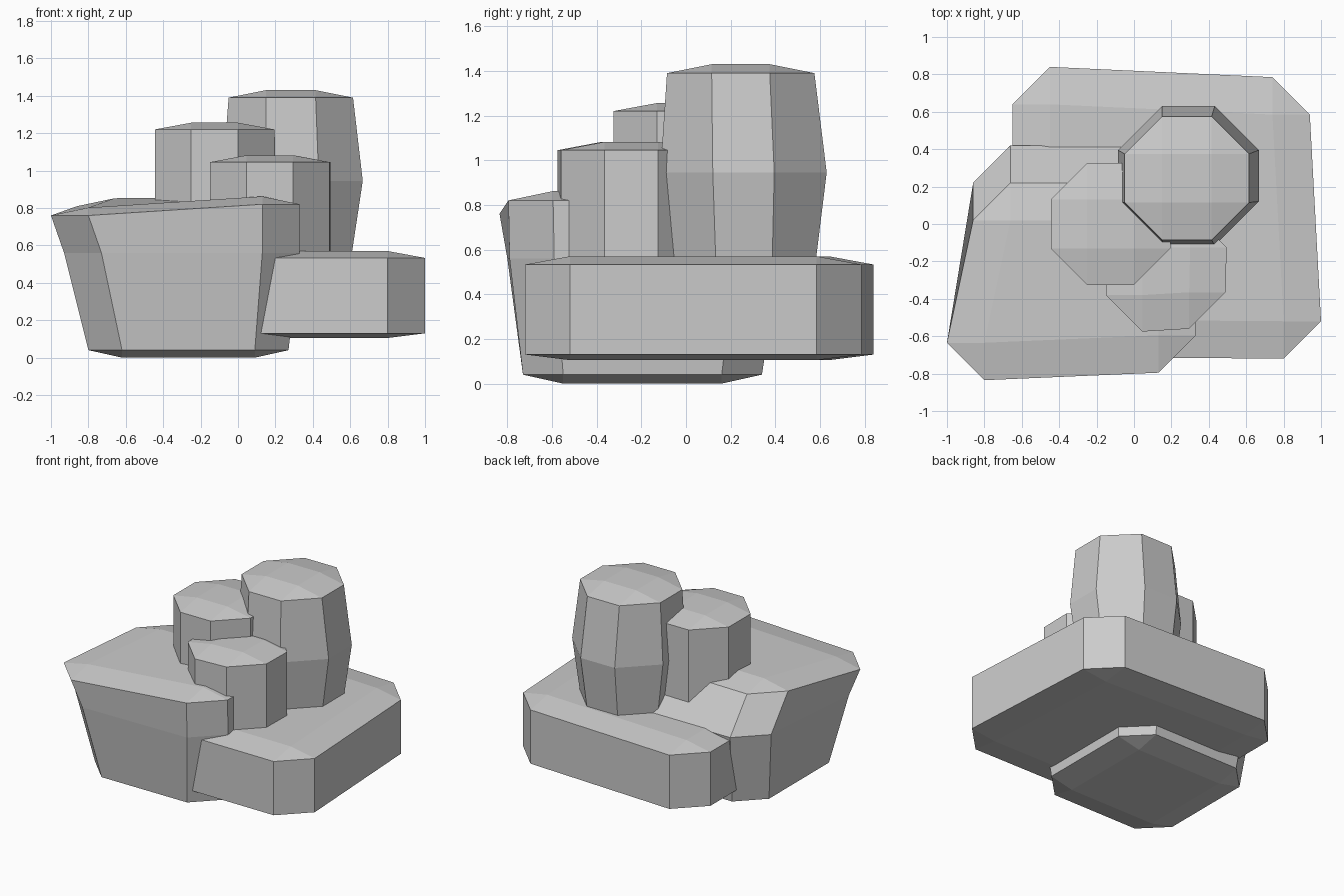
import bpy, bmesh

if "Cube" in bpy.data.objects:
    bpy.data.objects.remove(bpy.data.objects["Cube"])

# Corner order everywhere: front-left, front-right, back-right, back-left
SIGNS = [(1, 1), (-1, 1), (-1, -1), (1, -1)]


def box(x0, x1, y0, y1):
    return [(x0, y0), (x1, y0), (x1, y1), (x0, y1)]


def chamfered_stone(name, rings, rise_top, rise_bottom):
    """Loft of eight-sided rings (corners, chamfer, z or four z values), closed by shallow raised caps."""
    bm = bmesh.new()
    loops, inner = [], []
    for corners, c, z in rings:
        zs = z if isinstance(z, tuple) else (z,) * 4
        loop, mids = [], []
        for i, ((x, y), (sx, sy)) in enumerate(zip(corners, SIGNS)):
            pair = [(x, y + sy * c, zs[i]), (x + sx * c, y, zs[i])]
            if i % 2:
                pair.reverse()
            loop += [bm.verts.new(p) for p in pair]
            mids.append((x + sx * c, y + sy * c, zs[i]))
        loops.append(loop)
        inner.append(mids)
    # side walls
    for a, b in zip(loops, loops[1:]):
        for i in range(8):
            j = (i + 1) % 8
            bm.faces.new((a[i], a[j], b[j], b[i]))
    # caps: inner quad, corner triangles, side quads
    for k, rise in ((0, -rise_bottom), (-1, rise_top)):
        loop = loops[k]
        mid = [bm.verts.new((x, y, z + rise)) for x, y, z in inner[k]]
        bm.faces.new(mid)
        for i in range(4):
            bm.faces.new((loop[2 * i], loop[2 * i + 1], mid[i]))
            bm.faces.new((loop[2 * i + 1], loop[(2 * i + 2) % 8], mid[(i + 1) % 4], mid[i]))
    bmesh.ops.recalc_face_normals(bm, faces=bm.faces)
    mesh = bpy.data.meshes.new(name)
    bm.to_mesh(mesh)
    bm.free()
    obj = bpy.data.objects.new(name, mesh)
    bpy.context.collection.objects.link(obj)
    return obj


# Tall leaning base rock, flaring towards the front left
chamfered_stone("front_left_rock", [
    (box(-0.80, 0.27, -0.73, 0.34), 0.18, 0.04),
    ([(-0.93, -0.80), (0.33, -0.79), (0.33, 0.42), (-0.86, 0.42)], 0.2, 0.56),
    ([(-1.0, -0.835), (0.33, -0.795), (0.33, 0.22), (-0.86, 0.22)], 0.2, (0.76, 0.82, 0.82, 0.81)),
], 0.042, 0.04)

# Low wide slab
slab = [(-0.65, -0.71), (1.0, -0.72), (0.94, 0.785), (-0.65, 0.84)]
chamfered_stone("back_right_slab", [(slab, 0.2, 0.13), (slab, 0.2, 0.533)], 0.037, 0.025)

# Bulging tall pillar
chamfered_stone("tall_pillar", [
    (box(-0.03, 0.60, -0.055, 0.575), 0.19, 0.50),
    (box(-0.085, 0.667, -0.115, 0.63), 0.235, 0.945),
    (box(-0.05, 0.615, -0.085, 0.575), 0.2, 1.39),
], 0.04, 0.03)

# Two straight pillars
middle = box(-0.445, 0.195, -0.325, 0.325)
chamfered_stone("middle_pillar", [(middle, 0.195, 0.50), (middle, 0.195, 1.22)], 0.036, 0.03)
short = [(-0.15, -0.575), (0.49, -0.56), (0.495, 0.07), (-0.15, 0.07)]
chamfered_stone("short_pillar", [(short, 0.195, 0.45), (short, 0.195, 1.045)], 0.037, 0.03)
